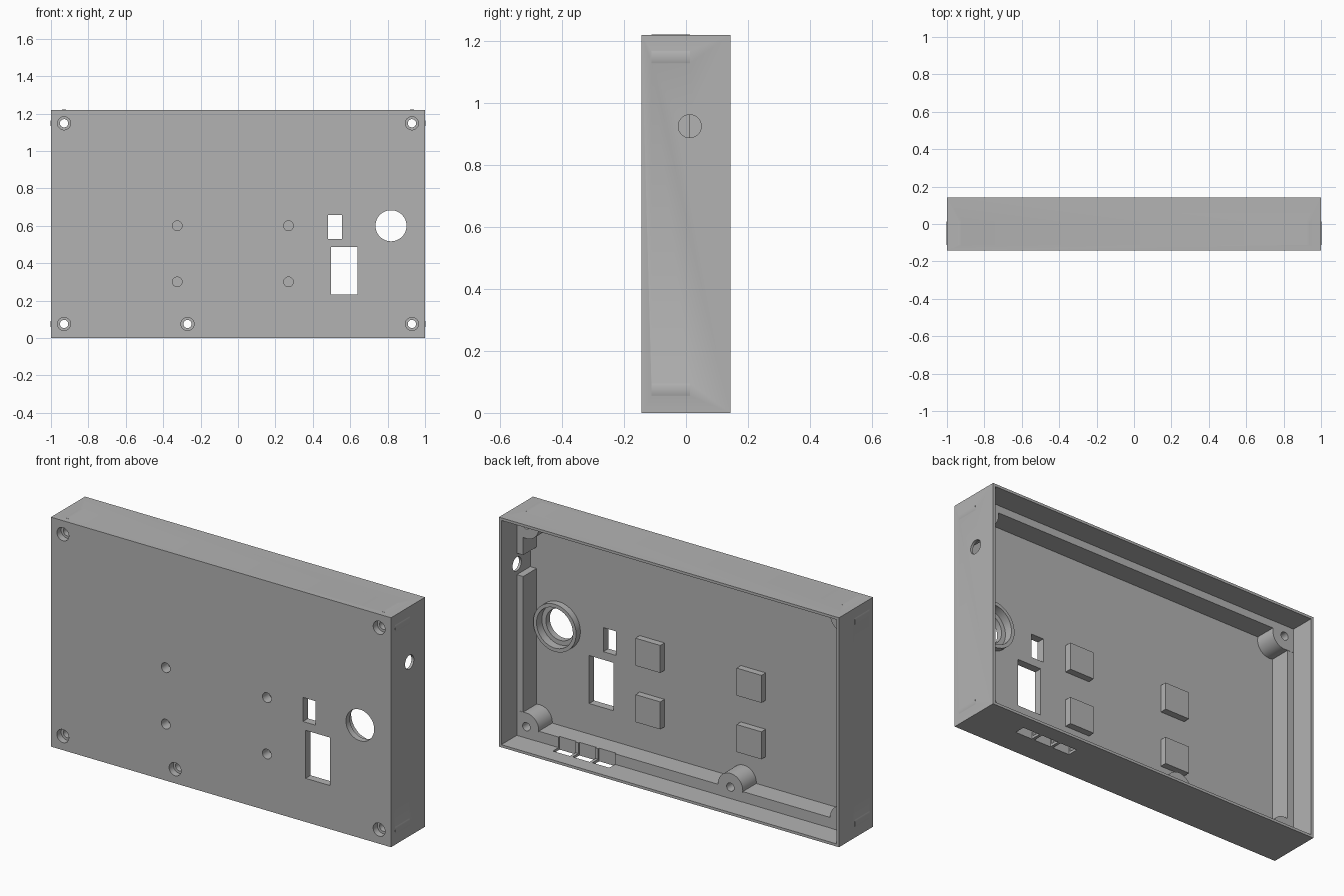
import bpy
import math

cube = bpy.data.objects.get("Cube")
if cube:
    bpy.data.objects.remove(cube, do_unlink=True)

# Main dimensions
W, H = 1.0, 1.22
FRONT, BACK = -0.143, 0.143
FLOOR, LEDGE = -0.101, 0.012
WALL = 0.014
PAD_TOP = FLOOR + 0.036
BOSS_R = 0.075


def box(name, x0, x1, y0, y1, z0, z1):
    bpy.ops.mesh.primitive_cube_add(
        size=1, location=((x0 + x1) / 2, (y0 + y1) / 2, (z0 + z1) / 2))
    ob = bpy.context.object
    ob.name = name
    ob.scale = (x1 - x0, y1 - y0, z1 - z0)
    bpy.ops.object.transform_apply(location=True, rotation=True, scale=True)
    return ob


def rod(name, x, z, r, y0, y1):
    """Cylinder running along y."""
    bpy.ops.mesh.primitive_cylinder_add(
        vertices=48, radius=r, depth=y1 - y0,
        location=(x, (y0 + y1) / 2, z), rotation=(math.pi / 2, 0, 0))
    ob = bpy.context.object
    ob.name = name
    bpy.ops.object.transform_apply(location=True, rotation=True, scale=True)
    return ob


def combine(target, tool, operation):
    """Apply a boolean and remove the tool."""
    mod = target.modifiers.new("Boolean", 'BOOLEAN')
    mod.operation = operation
    mod.solver = 'EXACT'
    mod.object = tool
    bpy.context.view_layer.objects.active = target
    bpy.ops.object.modifier_apply(modifier=mod.name)
    bpy.data.objects.remove(tool, do_unlink=True)


def add(tool):
    combine(shell, tool, 'UNION')


def cut(tool):
    combine(shell, tool, 'DIFFERENCE')


# Open-backed tray with a stepped inner rim
shell = box("enclosure_shell", -W, W, FRONT, BACK, 0, H)
cut(box("rim_cavity", -W + WALL, W - WALL, LEDGE, 0.3, WALL, H - WALL))
cut(box("main_cavity", -0.949, 0.949, FLOOR, 0.2, 0.07, 1.166))

# Screw bosses, filled out to the nearest walls
screws = [(-0.93, 0.075), (0.93, 0.075), (-0.93, 1.148), (0.93, 1.148), (-0.27, 0.075)]
EDGE = 0.006
for x, z in screws:
    y0, y1 = FLOOR - 0.01, LEDGE + 0.001
    boss = rod("boss", x, z, BOSS_R - 0.002, y0, y1)
    r = BOSS_R - 0.003
    z0, z1 = (EDGE, z) if z < H / 2 else (z, H - EDGE)
    if abs(x) > 0.5:
        x0, x1 = (x - r, W - EDGE) if x > 0 else (-W + EDGE, x + r)
        s0, s1 = (x, W - EDGE) if x > 0 else (-W + EDGE, x)
        combine(boss, box("side_fill", s0, s1, y0, y1,
                          max(z - r, EDGE), min(z + r, H - EDGE)), 'UNION')
    else:
        x0, x1 = x - r, x + r
    combine(boss, box("edge_fill", x0, x1, y0, y1, z0, z1), 'UNION')
    add(boss)

# Raised square pads with blind holes from the front
for x in (-0.325, 0.27):
    for z in (0.3, 0.6):
        add(box("pad", x - 0.073, x + 0.073, FLOOR - 0.01, PAD_TOP, z - 0.073, z + 0.073))
        cut(rod("pad_hole", x, z, 0.026, FRONT - 0.1, FRONT + 0.055))

# Round collar with stepped through-hole
add(rod("collar", 0.818, 0.6, 0.126, FLOOR - 0.01, PAD_TOP))
cut(rod("collar_recess", 0.818, 0.6, 0.107, FLOOR - 0.009, 0.1))
cut(rod("collar_hole", 0.818, 0.6, 0.083, FRONT - 0.1, 0))

# Countersunk screw holes
for x, z in screws:
    cut(rod("screw_hole", x, z, 0.022, FRONT - 0.1, 0.1))
    cut(rod("screw_head", x, z, 0.035, FRONT - 0.1, FRONT + 0.035))

# Rectangular openings in the front plate
cut(box("small_window", 0.482, 0.557, -0.3, 0, 0.53, 0.658))
cut(box("large_window", 0.498, 0.64, -0.3, 0, 0.232, 0.487))

# Side hole and the notch in the rim step behind it
cut(box("rim_notch", 0.9, W - WALL, FLOOR + 0.001, 0.1, 0.868, 0.982))
bpy.ops.mesh.primitive_cylinder_add(vertices=48, radius=0.037, depth=0.2,
                                    location=(W, 0.012, 0.925),
                                    rotation=(0, math.pi / 2, 0))
cut(bpy.context.object)

# Three slots through the bottom wall
for i in range(3):
    x = 0.575 + (i - 1) * 0.116
    cut(box("slot", x - 0.05, x + 0.05, 0.003, 0.06, -0.1, 0.1))

# Single grey finish
mat = bpy.data.materials.new("plain_grey")
mat.use_nodes = True
grey = (0.45, 0.45, 0.45, 1)
mat.diffuse_color = grey
mat.node_tree.nodes["Principled BSDF"].inputs["Base Color"].default_value = grey
shell.data.materials.clear()
shell.data.materials.append(mat)

bpy.ops.object.select_all(action='DESELECT')
shell.select_set(True)
bpy.context.view_layer.objects.active = shell
bpy.ops.object.shade_smooth_by_angle(angle=math.radians(30))
